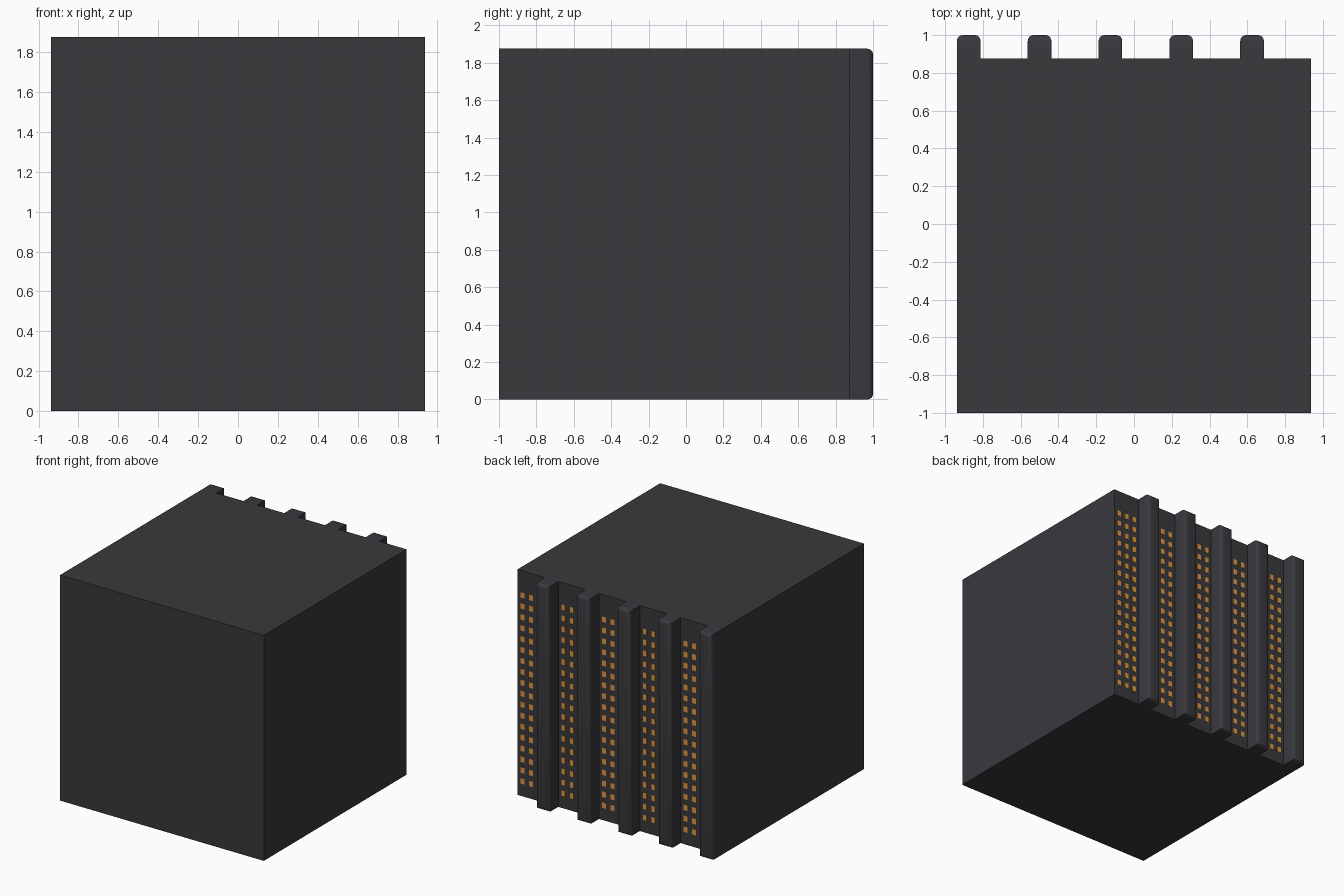
import bpy, bmesh
from mathutils import Vector

if "Cube" in bpy.data.objects:
    bpy.data.objects.remove(bpy.data.objects["Cube"])

W, H = 0.9375, 1.875          # half width and height of the block
WALL, BACK = 0.875, 1.0       # window wall and outer fin plane
FIN, PITCH = 0.125, 0.375


def material(name, rgb):
    m = bpy.data.materials.new(name)
    m.diffuse_color = (*rgb, 1)
    m.use_nodes = True
    m.node_tree.nodes["Principled BSDF"].inputs["Base Color"].default_value = m.diffuse_color
    return m


def add_box(bm, lo, hi):
    v = bmesh.ops.create_cube(bm, size=1)["verts"]
    for p in v:
        p.co = Vector([lo[i] if p.co[i] < 0 else hi[i] for i in range(3)])
    return v


def finish(bm, name, mat):
    me = bpy.data.meshes.new(name)
    bm.normal_update()
    bm.to_mesh(me)
    bm.free()
    ob = bpy.data.objects.new(name, me)
    bpy.context.collection.objects.link(ob)
    me.materials.append(mat)
    return ob


dark = material("dark_wall", (0.041, 0.041, 0.048))
glow = material("lit_window", (0.75, 0.31, 0.05))

# Main block
bm = bmesh.new()
add_box(bm, (-W, -1, 0), (W, WALL, H))
finish(bm, "building_block", dark)

# Vertical fins with rounded outer edges, and windows in the bays beside them
panes = bmesh.new()
for i in range(5):
    x = -W + i * PITCH
    bm = bmesh.new()
    add_box(bm, (x, WALL, 0), (x + FIN, BACK, H))
    outer = [e for e in bm.edges if all(v.co.y > BACK - 0.001 for v in e.verts)]
    bmesh.ops.bevel(bm, geom=outer, offset=0.03, segments=4, profile=0.5,
                    affect='EDGES')
    inner = [f for f in bm.faces if all(v.co.y < WALL + 0.001 for v in f.verts)]
    bmesh.ops.delete(bm, geom=inner, context='FACES_ONLY')
    fin = finish(bm, f"fin_{i + 1}", dark)
    bpy.ops.object.select_all(action='DESELECT')
    fin.select_set(True)
    bpy.context.view_layer.objects.active = fin
    bpy.ops.object.shade_smooth_by_angle()

    # Three columns of eighteen windows per bay
    mid = x + FIN + (PITCH - FIN) / 2
    for c in (-1, 0, 1):
        for r in range(18):
            cx, cz = mid + c * 0.078, 0.125 + r * 0.091
            add_box(panes, (cx - 0.018, WALL - 0.005, cz - 0.023),
                    (cx + 0.018, WALL + 0.002, cz + 0.023))
finish(panes, "windows", glow)
